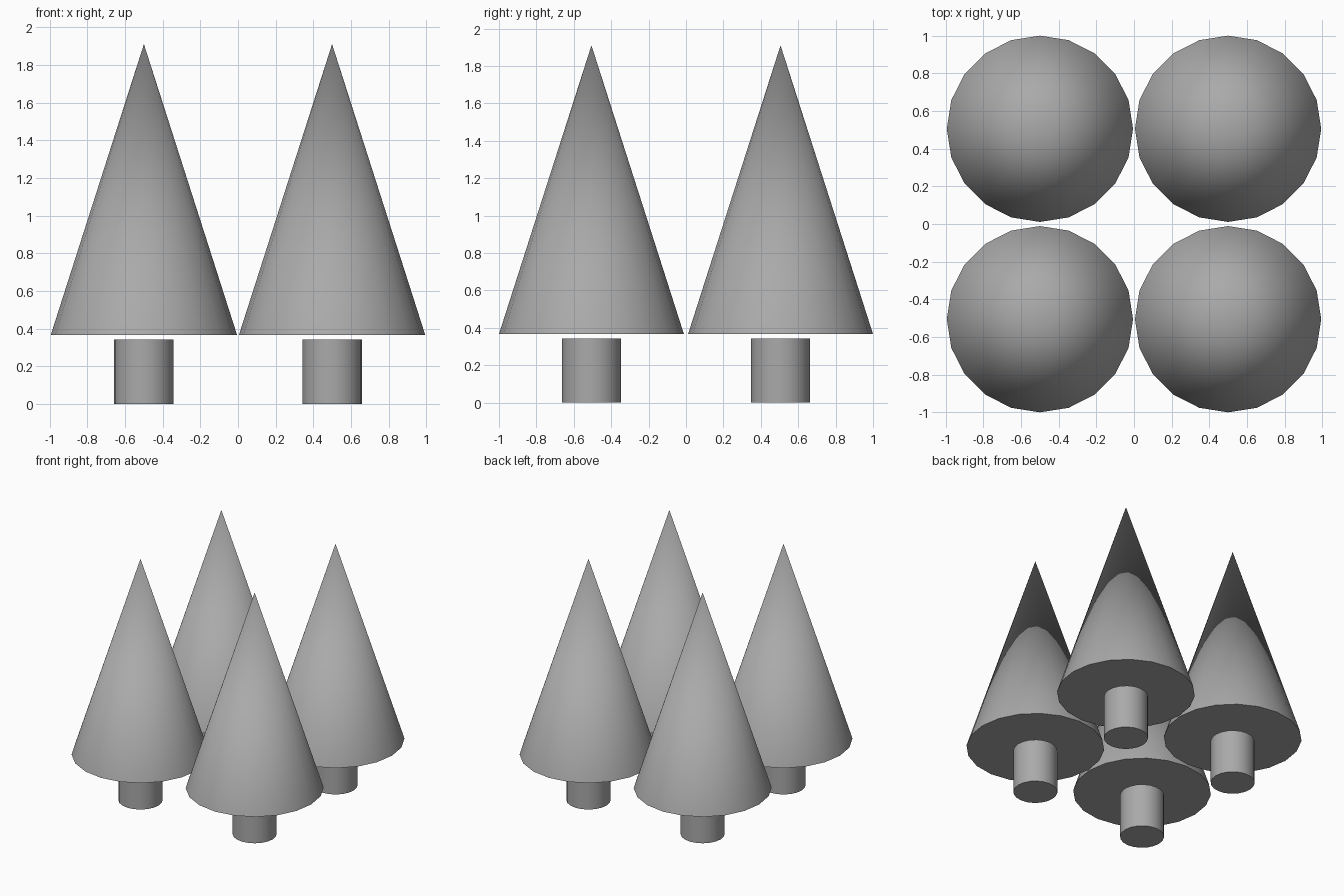
import bpy
import math

default_cube = bpy.data.objects.get("Cube")
if default_cube:
    bpy.data.objects.remove(default_cube, do_unlink=True)

SIDES = 20
SPACING_X, SPACING_Y = 0.4995, 0.5055

# One plain grey for everything
grey = bpy.data.materials.new("plain_grey")
grey.use_nodes = True
colour = (0.4, 0.4, 0.4, 1.0)
grey.diffuse_color = colour
grey.node_tree.nodes["Principled BSDF"].inputs["Base Color"].default_value = colour


def round_part(name, x, y, bottom, top, lower_radius, upper_radius):
    """Capped cone or cylinder standing between two heights."""
    bpy.ops.mesh.primitive_cone_add(
        vertices=SIDES, radius1=lower_radius, radius2=upper_radius,
        depth=top - bottom, location=(x, y, (bottom + top) / 2))
    part = bpy.context.object
    part.name = name
    part.data.materials.append(grey)
    bpy.ops.object.shade_smooth_by_angle(angle=math.radians(40))
    return part


# Four trees in a square
for depth_name, side_y in (("front", -1), ("back", 1)):
    for side_name, side_x in (("right", -1), ("left", 1)):
        x, y = side_x * SPACING_X, side_y * SPACING_Y
        label = f"{depth_name}_{side_name}"
        round_part(f"{label}_trunk", x, y, 0, 0.342, 0.158, 0.158)
        round_part(f"{label}_foliage", x, y, 0.366, 1.91, 0.4945, 0)
